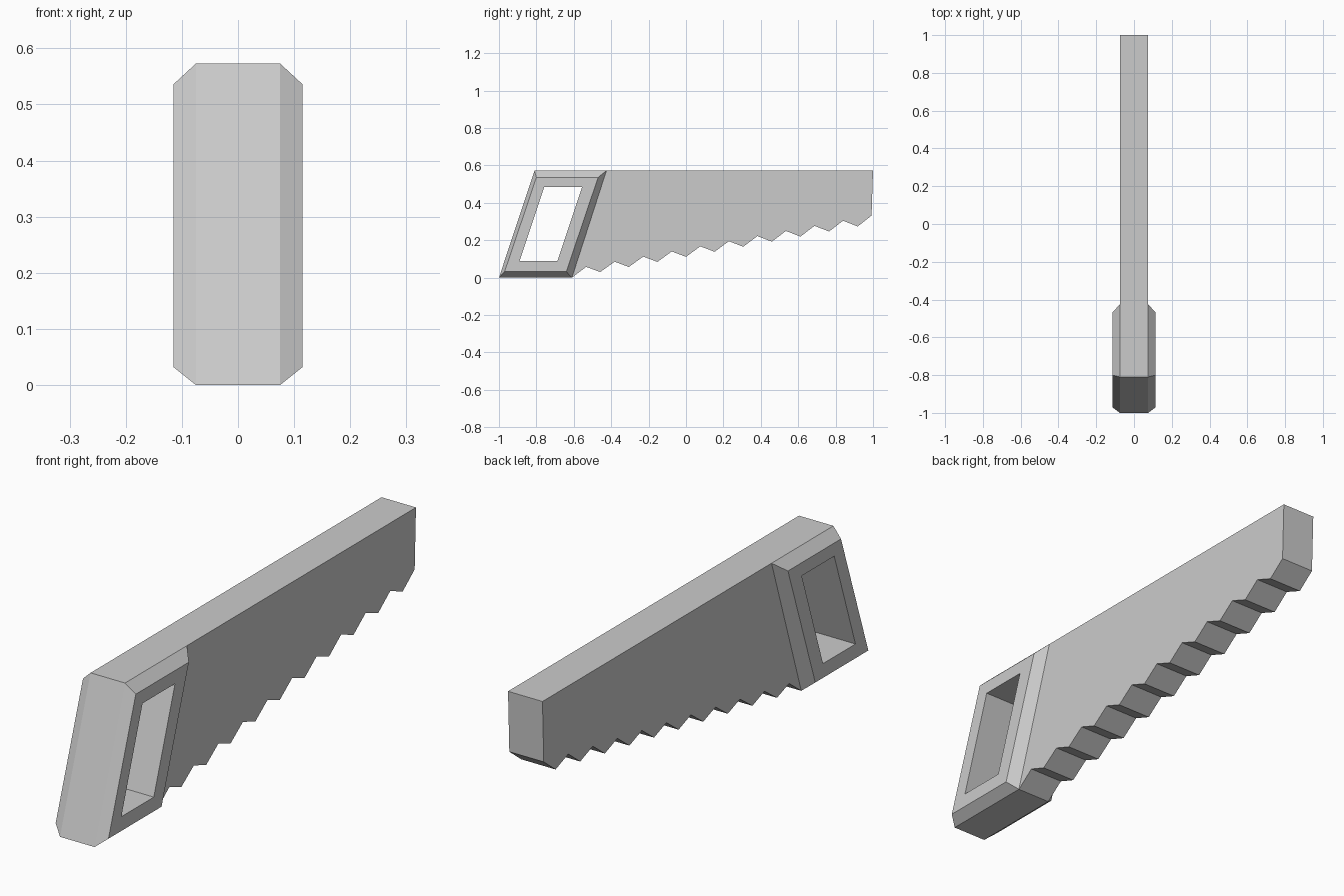
import bpy, bmesh

if "Cube" in bpy.data.objects:
    bpy.data.objects.remove(bpy.data.objects["Cube"])

BLADE_X = 0.075   # half thickness of blade and handle rim
GRIP_X = 0.115    # half thickness of handle face
TOP = 0.573


def ring(bm, x, outline):
    return [bm.verts.new((x, y, z)) for y, z in outline]


def bridge(bm, a, b, skip=()):
    n = len(a)
    for i in range(n):
        if i not in skip:
            j = (i + 1) % n
            bm.faces.new((a[i], a[j], b[j], b[i]))


def finish(bm, name):
    bmesh.ops.recalc_face_normals(bm, faces=bm.faces[:])
    mesh = bpy.data.meshes.new(name)
    bm.to_mesh(mesh)
    bm.free()
    obj = bpy.data.objects.new(name, mesh)
    bpy.context.collection.objects.link(obj)
    return obj


# Handle: slanted frame with bevelled rim, cross-section rings closed through the hole
rim = [(-1.0, 0.0), (-0.61, 0.0), (-0.425, TOP), (-0.81, TOP)]
face = [(-0.97, 0.032), (-0.64, 0.032), (-0.47, 0.536), (-0.80, 0.536)]
hole = [(-0.89, 0.088), (-0.688, 0.088), (-0.556, 0.484), (-0.758, 0.484)]
bm = bmesh.new()
rings = [ring(bm, x, o) for x, o in (
    (-GRIP_X, hole), (-GRIP_X, face), (-BLADE_X, rim),
    (BLADE_X, rim), (GRIP_X, face), (GRIP_X, hole))]
for i in range(6):
    # the rim side that meets the blade stays open
    bridge(bm, rings[i], rings[(i + 1) % 6], skip=(1,) if i == 2 else ())
finish(bm, "handle")

# Blade: toothed profile extruded across x, open where it meets the handle
TEETH = 10
profile = [(-0.425, TOP), (-0.61, 0.0)]
for i in range(TEETH + 1):
    if i:
        profile.append((-0.612 + 0.153 * i, 0.003 + 0.0271 * i))   # tip
    profile.append((-0.534 + 0.1526 * i, 0.058 + 0.0274 * i))      # notch
profile.append((1.0, TOP))
bm = bmesh.new()
left, right = ring(bm, -BLADE_X, profile), ring(bm, BLADE_X, profile)
bridge(bm, left, right, skip=(0,))
bm.faces.new(left)
bm.faces.new(right)
finish(bm, "blade")
